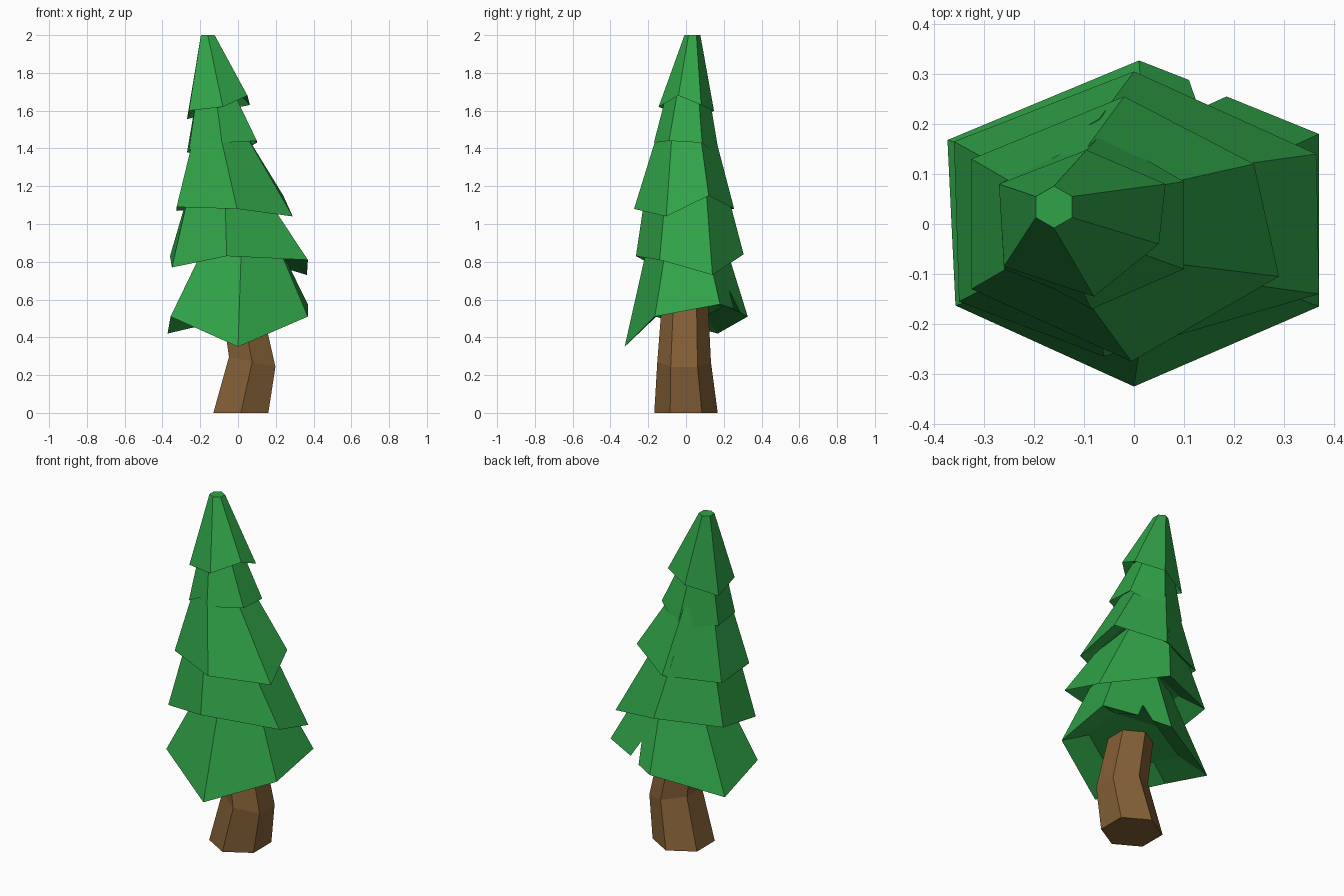
import bpy, bmesh
from math import sin, cos, radians
from mathutils import Vector

cube = bpy.data.objects.get("Cube")
if cube:
    bpy.data.objects.remove(cube, do_unlink=True)


def material(name, rgb):
    m = bpy.data.materials.new(name)
    m.use_nodes = True
    m.diffuse_color = (*rgb, 1)
    m.node_tree.nodes["Principled BSDF"].inputs["Base Color"].default_value = (*rgb, 1)
    return m


leaf = material("leaf_green", (0.03, 0.37, 0.065))
bark = material("bark_brown", (0.23, 0.115, 0.037))


def hexagon(x, y, z, r, tilt=0):
    """Six corners: front, front +x, back +x, back, back -x, front -x."""
    ring = []
    for i in range(6):
        a = radians(60 * i - 90)
        ring.append(Vector((x + r * cos(a), y + r * sin(a), z - tilt * cos(a))))
    return ring


def build(name, mat, faces):
    """Make a flat-shaded object from loops of corner positions."""
    bm = bmesh.new()
    for loop in faces:
        bm.faces.new([bm.verts.new(p) for p in loop])
    bmesh.ops.remove_doubles(bm, verts=bm.verts, dist=0.0005)
    bmesh.ops.recalc_face_normals(bm, faces=bm.faces)
    mesh = bpy.data.meshes.new(name)
    bm.to_mesh(mesh)
    bm.free()
    mesh.materials.append(mat)
    bpy.context.collection.objects.link(bpy.data.objects.new(name, mesh))


def tier(name, rim, top, extra=None):
    """Jagged branch skirt: sloping sides, a hollow underside and a flat top.
    extra adds rim points after the corner with the given index."""
    extra = extra or {}
    rim = [Vector(p) for p in rim]
    centre = sum(rim, Vector()) / 6
    inner = [p.lerp(centre, 0.38) + Vector((0, 0, 0.07)) for p in rim]
    faces = [top, inner]
    for i in range(6):
        j = (i + 1) % 6
        edge = [rim[i], *[Vector(p) for p in extra.get(i, [])], rim[j]]
        faces.append(edge + [top[j], top[i]])
        faces.append(edge + [inner[j], inner[i]])
    build(name, leaf, faces)


# Bent trunk
rings = [hexagon(0.015, 0, 0, 0.168),
         hexagon(0.075, -0.01, 0.27, 0.142, 0.03),
         hexagon(0.01, -0.005, 0.62, 0.12)]
sides = [[a[i], a[(i + 1) % 6], b[(i + 1) % 6], b[i]]
         for a, b in zip(rings, rings[1:]) for i in range(6)]
build("trunk", bark, sides + [rings[0], rings[-1]])

# Branch tiers, lowest first; the lowest has a notch at the back
tier("branches_lowest",
     [(0, -.325, .35), (.37, -.165, .51), (.37, .18, .575),
      (.01, .327, .51), (-.373, .168, .42), (-.357, -.163, .51)],
     hexagon(.02, 0, .95, .19),
     {2: [(.185, .255, .55), (.13, .23, .645), (.11, .288, .53)]})
tier("branches_low",
     [(-.06, -.265, .83), (.37, -.14, .81), (.365, .14, .73),
      (0, .305, .84), (-.36, .165, .83), (-.35, -.155, .77)],
     hexagon(-.07, 0, 1.2, .21))
tier("branches_middle",
     [(-.005, -.275, 1.08), (.29, -.105, 1.04), (.24, .12, 1.15),
      (-.02, .255, 1.08), (-.325, .13, 1.07), (-.325, -.13, 1.09)],
     hexagon(-.1, 0, 1.5, .145))
tier("branches_high",
     [(-.085, -.17, 1.43), (.1, -.09, 1.44), (.1, .085, 1.43),
      (-.065, .18, 1.34), (-.27, .08, 1.38), (-.26, -.09, 1.39)],
     hexagon(-.12, .01, 1.7, .11),
     {5: [(-.16, -.13, 1.45)]})
tier("branches_top",
     [(-.08, -.145, 1.62), (.05, -.04, 1.68), (.063, .08, 1.63),
      (-.095, .148, 1.6), (-.27, .08, 1.555), (-.26, -.085, 1.6)],
     hexagon(-.16, .034, 2, .042))
